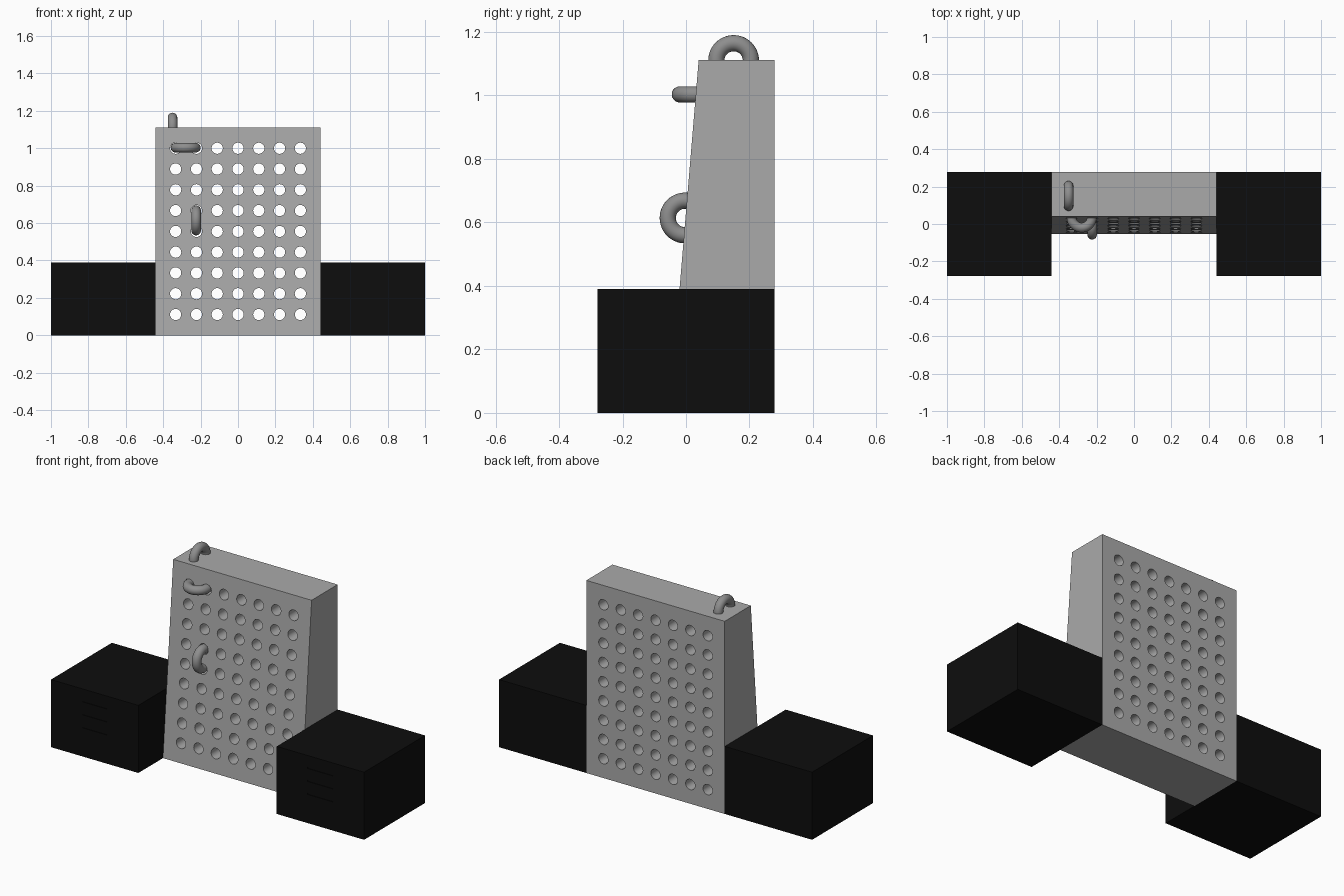
import bpy, bmesh, math
from mathutils import Matrix

if "Cube" in bpy.data.objects:
    bpy.data.objects.remove(bpy.data.objects["Cube"])


def material(name, v):
    m = bpy.data.materials.new(name)
    m.diffuse_color = (v, v, v, 1)
    m.use_nodes = True
    m.node_tree.nodes["Principled BSDF"].inputs["Base Color"].default_value = m.diffuse_color
    return m


GREY = material("light grey", 0.40)
STEEL = material("handle grey", 0.27)
BLACK = material("black", 0.004)


def add_object(name, bm, mat):
    bmesh.ops.recalc_face_normals(bm, faces=bm.faces)
    me = bpy.data.meshes.new(name)
    bm.to_mesh(me)
    bm.free()
    me.materials.append(mat)
    ob = bpy.data.objects.new(name, me)
    bpy.context.collection.objects.link(ob)
    return ob


def add_box(bm, center, size):
    mat = Matrix.Translation(center) @ Matrix.Diagonal((*size, 1))
    bmesh.ops.create_cube(bm, size=1, matrix=mat)


def select_only(ob):
    bpy.ops.object.select_all(action='DESELECT')
    ob.select_set(True)
    bpy.context.view_layer.objects.active = ob


def cut(ob, cutter):
    cutter.hide_render = True
    mod = ob.modifiers.new("cut", 'BOOLEAN')
    mod.operation = 'DIFFERENCE'
    mod.solver = 'EXACT'
    mod.object = cutter
    select_only(ob)
    bpy.ops.object.modifier_apply(modifier=mod.name)
    bpy.data.objects.remove(cutter, do_unlink=True)


# Sloped climbing panel: side profile extruded across x
W = 0.442
bm = bmesh.new()
profile = [(-0.053, 0), (0.278, 0), (0.278, 1.112), (0.04, 1.112)]
face = bm.faces.new([bm.verts.new((-W, y, z)) for y, z in profile])
ext = bmesh.ops.extrude_face_region(bm, geom=[face])
bmesh.ops.translate(bm, vec=(2 * W, 0, 0),
                    verts=[e for e in ext["geom"] if isinstance(e, bmesh.types.BMVert)])
panel = add_object("climbing_panel", bm, GREY)

# Grid of through holes
STEP = 1 / 9
bm = bmesh.new()
for i in range(-3, 4):
    for k in range(1, 10):
        bmesh.ops.create_cone(
            bm, cap_ends=True, segments=24, radius1=0.03, radius2=0.03, depth=1,
            matrix=Matrix.Translation((i * STEP, 0.1, k * STEP)) @ Matrix.Rotation(math.pi / 2, 4, 'X'))
cut(panel, add_object("hole_cutter", bm, GREY))
select_only(panel)
bpy.ops.object.shade_smooth_by_angle(angle=math.radians(30))

# Side blocks with faint grooves on the front
for name, s in (("left_block", -1), ("right_block", 1)):
    bm = bmesh.new()
    add_box(bm, (s * (1 + W) / 2, 0, 0.195), (1 - W, 0.556, 0.39))
    block = add_object(name, bm, BLACK)
    bm = bmesh.new()
    for z in (0.17, 0.245, 0.32):
        add_box(bm, (s * 0.72, -0.278, z), (0.16, 0.008, 0.01))
    cut(block, add_object("groove_cutter", bm, BLACK))

# Ring handles sunk halfway into the panel
rings = [
    ("top_handle", (-0.35, 0.15, 1.11), (0, math.pi / 2, 0)),
    ("horizontal_handle", (-0.28, 0.035, 1.003), (0, 0, 0)),
    ("vertical_handle", (-0.224, -0.003, 0.614), (0, math.pi / 2, 0)),
]
for name, loc, rot in rings:
    bpy.ops.mesh.primitive_torus_add(location=loc, rotation=rot, major_segments=48, minor_segments=20,
                                     major_radius=0.0545, minor_radius=0.0255)
    ring = bpy.context.object
    ring.name = name
    ring.data.materials.append(STEEL)
    bpy.ops.object.shade_smooth_by_angle(angle=math.radians(60))
